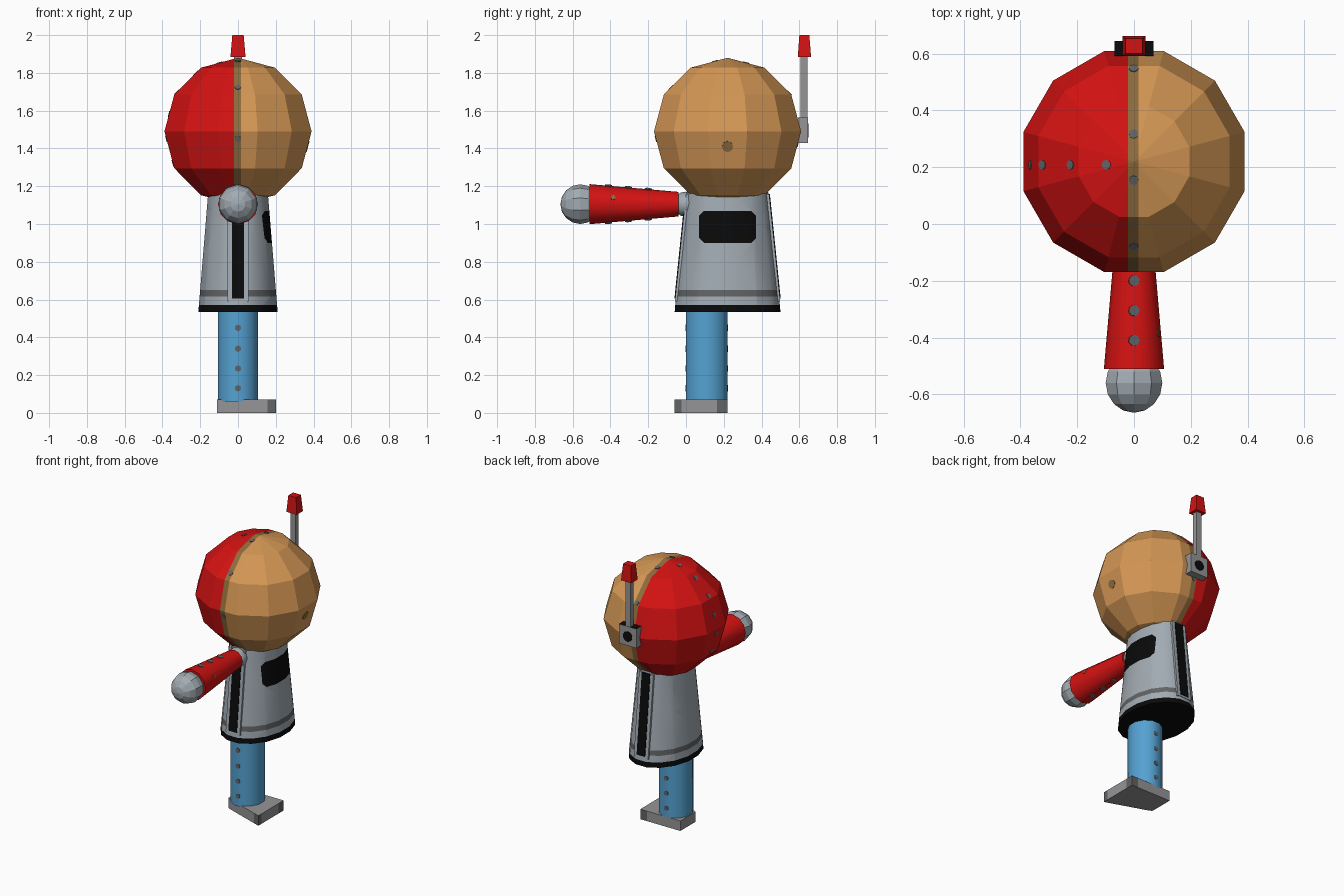
import bpy, bmesh, math
from mathutils import Vector, Matrix
from mathutils.bvhtree import BVHTree

cube = bpy.data.objects.get("Cube")
if cube:
    bpy.data.objects.remove(cube)


def material(name, rgb):
    m = bpy.data.materials.new(name)
    m.use_nodes = True
    m.diffuse_color = (*rgb, 1)
    m.node_tree.nodes["Principled BSDF"].inputs["Base Color"].default_value = (*rgb, 1)
    return m


RED = material("red", (0.66, 0.006, 0.006))
TAN = material("tan", (0.66, 0.31, 0.09))
BROWN = material("brown", (0.28, 0.15, 0.045))
STEEL = material("light_steel", (0.36, 0.41, 0.45))
BLUE = material("blue", (0.09, 0.36, 0.64))
GRAY = material("mid_gray", (0.30, 0.30, 0.31))
DARK = material("dark_gray", (0.12, 0.125, 0.13))
BLACK = material("black", (0.003, 0.003, 0.003))


def part(name, bm, mats, rule=None, smooth=False):
    """Turn a bmesh into an object, colour it by rule, return a ray-cast tree."""
    bmesh.ops.recalc_face_normals(bm, faces=bm.faces)
    bm.normal_update()
    if rule:
        for f in bm.faces:
            f.material_index = rule(f.calc_center_median(), f.normal)
    tree = BVHTree.FromBMesh(bm)
    me = bpy.data.meshes.new(name)
    bm.to_mesh(me)
    bm.free()
    for m in mats:
        me.materials.append(m)
    ob = bpy.data.objects.new(name, me)
    bpy.context.collection.objects.link(ob)
    if smooth:
        bpy.ops.object.select_all(action='DESELECT')
        ob.select_set(True)
        bpy.context.view_layer.objects.active = ob
        bpy.ops.object.shade_smooth_by_angle(angle=math.radians(35))
    return tree


def cut(bm, co, no):
    geom = bm.verts[:] + bm.edges[:] + bm.faces[:]
    bmesh.ops.bisect_plane(bm, geom=geom, plane_co=co, plane_no=no)


def loft(sections):
    """Skin equal-length point rings and cap both ends."""
    bm = bmesh.new()
    rings = [[bm.verts.new(p) for p in s] for s in sections]
    n = len(rings[0])
    for a, b in zip(rings, rings[1:]):
        for i in range(n):
            j = (i + 1) % n
            bm.faces.new((a[i], a[j], b[j], b[i]))
    bm.faces.new(rings[0])
    bm.faces.new(rings[-1])
    return bm


def oval(cx, cy, z, rx, ry, n):
    k = 1 / math.cos(math.pi / n)
    return [(cx + k * rx * math.cos(2 * math.pi * (i + .5) / n),
             cy + k * ry * math.sin(2 * math.pi * (i + .5) / n), z) for i in range(n)]


def rect(x, y0, y1, z):
    return [(-x, y0, z), (x, y0, z), (x, y1, z), (-x, y1, z)]


def ball(center, r, u, v, rot):
    bm = bmesh.new()
    bmesh.ops.create_uvsphere(bm, u_segments=u, v_segments=v, radius=r,
                              matrix=Matrix.Translation(center) @ rot)
    return bm


def rivet(name, tree, start, direction, mat=DARK, r=0.017):
    """Thin disc laid on the surface that the ray hits."""
    hit, normal, _, _ = tree.ray_cast(Vector(start), Vector(direction).normalized())
    if hit is None:
        return
    bm = bmesh.new()
    mtx = Matrix.Translation(hit) @ normal.to_track_quat('Z', 'Y').to_matrix().to_4x4()
    bmesh.ops.create_cone(bm, cap_ends=True, segments=8, radius1=r, radius2=r,
                          depth=0.006, matrix=mtx)
    part(name, bm, [mat])


# Head: faceted ball, red on one half, tan on the other, brown seam between
HC = Vector((0, 0.22, 1.49))
head = ball(HC, 0.39, 12, 6, Matrix.Diagonal((1.034, 1.034, 1, 1)) @ Matrix.Rotation(math.pi / 12, 4, 'Z'))
for x in (-0.022, 0.015):
    cut(head, (x, 0, 0), (1, 0, 0))
head_tree = part("head", head, [RED, BROWN, TAN],
                 lambda c, n: 0 if c.x < -0.022 else 1 if c.x < 0.015 else 2)

# Head rivets: along the seam, down the red side, one on the tan side
for a in (-96, -52, -10, 15, 58, 100):
    d = Vector((-0.003, math.sin(math.radians(a)), math.cos(math.radians(a))))
    rivet("seam_rivet", head_tree, HC + d, -d)
for a in (15, 36, 57, 76, 96, 116):
    d = Vector((-math.sin(math.radians(a)), -0.03, math.cos(math.radians(a))))
    rivet("side_rivet", head_tree, HC + d, -d)
rivet("ear_rivet", head_tree, (1, 0.22, 1.41), (-1, 0, 0), BROWN, 0.03)

# Body: tapering oval tunic with black hem, worn band and a pocket
body = loft([oval(0, 0.22, z, rx, ry, 16) for z, rx, ry in
             ((0.535, 0.21, 0.28), (0.57, 0.207, 0.277), (1.20, 0.155, 0.212))])
for z in (0.615, 0.65, 0.90, 1.07):
    cut(body, (0, 0, z), (0, 0, 1))
for s in (-1, 1):
    cut(body, (0, 0.22 + 0.15 * s, 0), (0, 1, 0))
    for t in (-1, 1):
        cut(body, (0, 0.22 + 0.15 * s, 0.985 + 0.06 * t), (0, s, t))


def body_rule(c, n):
    if c.z < 0.57:
        return 1
    if 0.615 < c.z < 0.65:
        return 2
    y, z = abs(c.y - 0.22), abs(c.z - 0.985)
    return 1 if c.x > 0 and y < 0.15 and z < 0.085 and y + z < 0.21 else 0


part("body", body, [STEEL, BLACK, DARK], body_rule, smooth=True)

# Front and back trim: pale plate with a black stripe on it
for side, s in (("front", -1), ("back", 1)):
    for label, w, out, z0, mat in (("plate", 0.055, 0.004, 0.59, STEEL),
                                   ("stripe", 0.032, 0.008, 0.605, BLACK)):
        ends = []
        for z in (z0, 1.16):
            r = 0.277 - (z - 0.57) / 0.63 * 0.065
            ends.append(rect(w, 0.22 + s * (r - 0.01), 0.22 + s * (r + out), z))
        part(f"{side}_{label}", loft(ends), [mat])

# Leg with rivets front and back
leg_tree = part("leg", loft([oval(0, 0.11, z, 0.105, 0.11, 12) for z in (0.06, 0.56)]),
                [BLUE], smooth=True)
for z in (0.13, 0.235, 0.34, 0.45):
    for s in (-1, 1):
        rivet("leg_rivet", leg_tree, (0, 0.11 + s, z), (0, -s, 0))

# Foot: wedge pointing forward and outward, darker at the corners
outline = [(-0.11, 0.05), (-0.075, 0.035), (0.155, -0.045), (0.2, -0.06),
           (0.2, -0.025), (0.2, 0.165), (0.2, 0.22), (0.15, 0.22), (-0.07, 0.22), (-0.11, 0.22)]
part("foot", loft([[(x, y, z) for x, y in outline] for z in (0, 0.07)]), [GRAY, DARK],
     lambda c, n: 1 if abs(n.z) < 0.5 and (c.x > 0.16 and not 0 < c.y < 0.16) else 0)

# Arm: sleeve widening towards the hand, pointing straight forward
lay = Matrix.Rotation(math.pi / 2, 4, 'X')
arm = bmesh.new()
bmesh.ops.create_cone(arm, cap_ends=True, segments=12, radius1=0.065, radius2=0.106,
                      depth=0.47, matrix=Matrix.Translation((0, -0.275, 1.105)) @ lay)
arm_tree = part("arm", arm, [RED], smooth=True)
part("shoulder", ball((0, -0.003, 1.105), 0.066, 12, 8, lay), [STEEL], smooth=True)
part("hand", ball((0, -0.56, 1.105), 0.105, 10, 8, lay), [STEEL])
for y in (-0.20, -0.305, -0.41):
    for s in (-1, 1):
        rivet("arm_rivet", arm_tree, (0, y, 1.105 + s), (0, 0, -s), r=0.02)
rivet("arm_scuff", arm_tree, (1, -0.385, 1.14), (-1, 0, 0), BROWN, 0.013)

# Aerial on the back of the head
part("aerial_mount", loft([rect(0.068, 0.592, 0.645, z) for z in (1.43, 1.565)]),
     [GRAY, BLACK], lambda c, n: 1 if n.z > 0.5 else 0)
disc = bmesh.new()
bmesh.ops.create_cone(disc, cap_ends=True, segments=10, radius1=0.036, radius2=0.036,
                      depth=0.008, matrix=Matrix.Translation((0, 0.645, 1.495)) @ lay)
part("aerial_dial", disc, [BLACK])
part("aerial_rod", loft([rect(0.02, 0.607, 0.643, z) for z in (1.55, 1.90)]), [GRAY])
part("aerial_tip", loft([rect(0.04, 0.592, 0.662, 1.885), rect(0.03, 0.60, 0.653, 2.0)]), [RED])
